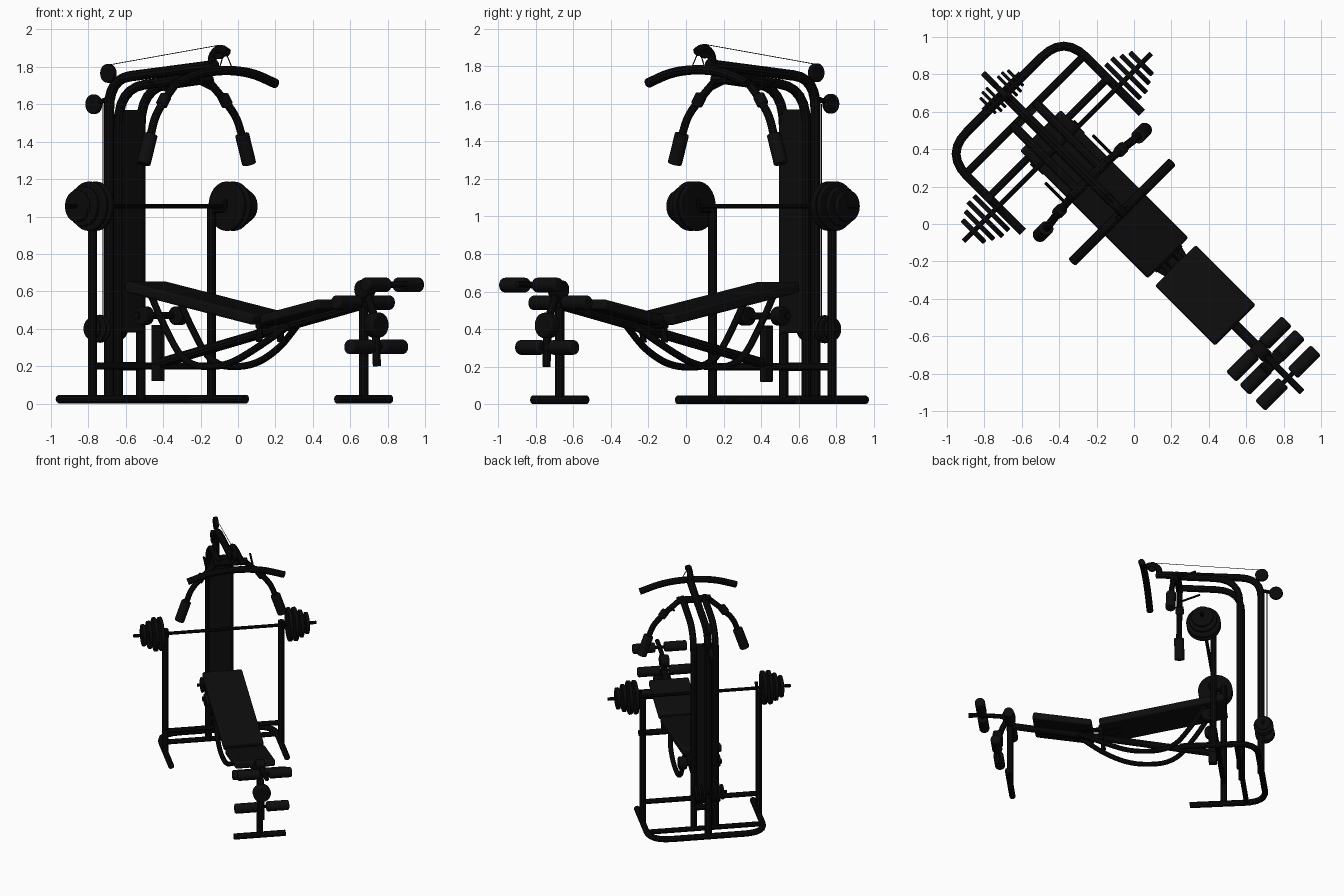
import bpy, math
from mathutils import Vector, Matrix

cube = bpy.data.objects.get("Cube")
if cube:
    bpy.data.objects.remove(cube)


def material(name, value):
    m = bpy.data.materials.new(name)
    m.use_nodes = True
    col = (value, value, value, 1)
    m.diffuse_color = col
    m.node_tree.nodes["Principled BSDF"].inputs["Base Color"].default_value = col
    return m


STEEL = material("black steel", 0.003)
VINYL = material("black vinyl", 0.004)
SIDES = (("left", 1), ("right", -1))
# The machine is built along local x (forward), then turned to its diagonal stance
TURN = Matrix.Rotation(-math.pi / 4, 4, "Z")


def finish(obj, name, mat, bevel=0):
    obj.name = name
    obj.data.materials.clear()
    obj.data.materials.append(mat)
    obj.matrix_world = TURN @ obj.matrix_basis
    if bevel:
        mod = obj.modifiers.new("soft edge", "BEVEL")
        mod.width, mod.segments = bevel, 3
    bpy.ops.object.select_all(action="DESELECT")
    obj.select_set(True)
    bpy.context.view_layer.objects.active = obj
    bpy.ops.object.shade_smooth_by_angle()
    return obj


def fillet(points, radius):
    pts = [Vector(p) for p in points]
    out = [pts[0]]
    for a, b, c in zip(pts, pts[1:], pts[2:]):
        p = b + (a - b).normalized() * min(radius, (a - b).length * 0.49)
        q = b + (c - b).normalized() * min(radius, (c - b).length * 0.49)
        for i in range(7):
            k = i / 6
            out.append(p * (1 - k) ** 2 + b * 2 * k * (1 - k) + q * k * k)
    return out + [pts[-1]]


def tube(name, points, r=0.024, bend=0.1, mat=STEEL):
    path = fillet(points, bend)
    cu = bpy.data.curves.new(name, "CURVE")
    cu.dimensions = "3D"
    cu.bevel_depth, cu.bevel_resolution, cu.use_fill_caps = r, 3, True
    sp = cu.splines.new("POLY")
    sp.points.add(len(path) - 1)
    for point, co in zip(sp.points, path):
        point.co = (*co, 1)
    obj = bpy.data.objects.new(name, cu)
    bpy.context.collection.objects.link(obj)
    bpy.ops.object.select_all(action="DESELECT")
    obj.select_set(True)
    bpy.context.view_layer.objects.active = obj
    bpy.ops.object.convert(target="MESH")
    return finish(bpy.context.object, name, mat)


def pair(name, points, **kw):
    for side, k in SIDES:
        tube(f"{side}_{name}", [(x, y * k, z) for x, y, z in points], **kw)


def cylinder(name, a, b, r, mat=STEEL, bevel=0.006):
    a, b = Vector(a), Vector(b)
    bpy.ops.mesh.primitive_cylinder_add(vertices=32, radius=r, depth=(b - a).length)
    obj = bpy.context.object
    obj.matrix_basis = Matrix.Translation((a + b) / 2) @ (b - a).to_track_quat("Z", "Y").to_matrix().to_4x4()
    return finish(obj, name, mat, bevel)


def slab(name, a, b, width, thick, mat=VINYL, bevel=0.015):
    """Box whose top centre line runs from a to b."""
    a, b = Vector(a), Vector(b)
    bpy.ops.mesh.primitive_cube_add(size=1)
    obj = bpy.context.object
    size = Vector(((b - a).length, width, thick))
    for v in obj.data.vertices:
        v.co = v.co * size - Vector((0, 0, thick / 2))
    tilt = math.atan2(a.z - b.z, b.x - a.x)
    obj.matrix_basis = Matrix.Translation((a + b) / 2) @ Matrix.Rotation(tilt, 4, "Y")
    return finish(obj, name, mat, bevel)


# Floor frame and barbell posts
tube("base_frame", [(-0.39, 0.45, 0.024), (-0.98, 0.45, 0.024),
                    (-0.98, -0.45, 0.024), (-0.39, -0.45, 0.024)], bend=0.17)
tube("base_crossbar", [(-0.825, -0.45, 0.024), (-0.825, 0.45, 0.024)], r=0.02)
tube("post_crossbar", [(-0.65, -0.45, 0.2), (-0.65, 0.45, 0.2)], r=0.02)
pair("barbell_post", [(-0.65, 0.45, 0.02), (-0.65, 0.45, 1.06)])
pair("barbell_hook", [(-0.65, 0.45, 1.03), (-0.55, 0.45, 1.03), (-0.54, 0.45, 1.09)], r=0.012, bend=0.03)

# Barbell
tube("barbell_bar", [(-0.58, -0.71, 1.055), (-0.58, 0.71, 1.055)], r=0.013)
for side, k in SIDES:
    for i, r in enumerate((0.132, 0.132, 0.108, 0.085)):
        y = 0.485 + i * 0.045
        cylinder(f"{side}_barbell_plate", (-0.58, k * y, 1.055), (-0.58, k * (y + 0.027), 1.055), r)

# Tower
tube("rear_upright", [(-0.975, 0, 0.02), (-0.975, 0, 1.735), (-0.17, 0, 1.81)], r=0.028, bend=0.16)
pair("front_upright", [(-0.82, 0.085, 0.02), (-0.82, 0.085, 1.685), (-0.32, 0.085, 1.735)],
     r=0.026, bend=0.2)
slab("tower_board", (-0.825, 0, 1.57), (-0.795, 0, 1.57), 0.19, 1.19, bevel=0.004)
tube("tower_cross_brace", [(-0.82, -0.085, 0.2), (-0.82, 0.085, 0.2)])
for name, x, z, r in (("top_pulley", -0.98, 1.765, 0.05), ("rear_pulley", -1.09, 1.6, 0.052)):
    cylinder(name, (x, -0.016, z), (x, 0.016, z), r)
tube("rear_pulley_bracket", [(-0.975, 0, 1.63), (-1.09, 0, 1.6)], r=0.014)

# Cable weights behind the tower
tube("weight_rod", [(-1, -0.14, 0.4), (-1, 0.14, 0.4)], r=0.012)
for side, k in SIDES:
    for i, r in enumerate((0.075, 0.075, 0.06)):
        y = 0.035 + i * 0.03
        cylinder(f"{side}_cable_plate", (-1, k * y, 0.4), (-1, k * (y + 0.017), 0.4), r)
tube("weight_cable", [(-1.02, 0, 0.4), (-1.02, 0, 1.6)], r=0.003)
tube("top_cable", [(-0.98, 0, 1.81), (-0.15, 0, 1.915)], r=0.002)

# Pull-down bar and its hook
tube("pulley_hook", [(-0.2, 0, 1.8), (-0.19, 0, 1.87), (-0.13, 0, 1.9), (-0.08, 0, 1.875)], r=0.024, bend=0.03)
cylinder("hook_pulley", (-0.14, -0.014, 1.88), (-0.14, 0.014, 1.88), 0.038)
pair("hanger_cable", [(-0.1, 0, 1.89), (-0.09, 0.06, 1.77)], r=0.003)
tube("pull_down_bar", [(-0.09, -0.375, 1.71), (-0.09, -0.2, 1.768), (-0.09, 0, 1.785),
                       (-0.09, 0.2, 1.768), (-0.09, 0.375, 1.71)], r=0.026)

# Butterfly arms
tube("butterfly_crossbar", [(-0.34, -0.13, 1.73), (-0.34, 0.13, 1.73)], r=0.028)
pair("butterfly_arm", [(-0.34, 0.11, 1.73), (-0.33, 0.23, 1.62), (-0.32, 0.31, 1.53),
                       (-0.315, 0.35, 1.42)], r=0.022, bend=0.05)
pair("butterfly_peg", [(-0.49, 0.18, 1.72), (-0.35, 0.18, 1.67)], r=0.008)
for side, k in SIDES:
    cylinder(f"{side}_butterfly_joint", (-0.33, k * 0.215, 1.645), (-0.33, k * 0.25, 1.595), 0.032)
    cylinder(f"{side}_butterfly_grip", (-0.315, k * 0.345, 1.44), (-0.315, k * 0.4, 1.28), 0.038, VINYL)

# Bench pads and frame
slab("back_pad", (-0.7, 0, 0.655), (0.26, 0, 0.48), 0.31, 0.06)
slab("seat_pad", (0.31, 0, 0.475), (0.76, 0, 0.56), 0.31, 0.055)
tube("bench_rail", [(-0.62, 0, 0.21), (0.3, 0, 0.4), (0.97, 0, 0.535)], r=0.027)
pair("bench_curve", [(-0.57, 0.1, 0.6), (-0.47, 0.1, 0.43), (-0.3, 0.1, 0.2), (0, 0.1, 0.195),
                     (0.22, 0.09, 0.29), (0.42, 0.03, 0.42)], r=0.019, bend=0.14)
pair("pad_connector", [(0.1, 0.045, 0.46), (0.28, 0.045, 0.43), (0.4, 0.045, 0.45)], r=0.018)
pair("pad_strut", [(0.25, 0.08, 0.45), (0.24, 0.08, 0.33)], r=0.018)
tube("pivot_bar", [(0.25, -0.1, 0.42), (0.25, 0.1, 0.42)], r=0.02)
tube("pad_support_rod", [(-0.6, -0.17, 0.47), (-0.6, 0.17, 0.47)], r=0.02)
for side, k in SIDES:
    cylinder(f"{side}_support_knob", (-0.58, k * 0.1, 0.47), (-0.58, k * 0.16, 0.47), 0.05)
slab("bench_rear_stub", (-0.635, 0, 0.42), (-0.575, 0, 0.42), 0.045, 0.3, STEEL, 0.005)

# Front leg
tube("front_post", [(0.95, 0, 0.02), (0.95, 0, 0.61)], r=0.025)
tube("front_foot", [(0.95, -0.2, 0.024), (0.95, 0.2, 0.024)])

# Leg lever with foam rollers
tube("lever_arm", [(0.96, 0, 0.61), (1.14, 0, 0.635), (1.27, 0, 0.64)], r=0.018)
tube("lever_drop", [(0.97, 0, 0.6), (1.04, 0, 0.45), (1.05, 0, 0.2)], r=0.022)
cylinder("lever_pivot", (0.96, -0.035, 0.61), (0.96, 0.035, 0.61), 0.05)
cylinder("lever_weight", (1.01, 0, 0.42), (1.08, 0, 0.42), 0.068, bevel=0.015)
for name, x, z in (("thigh", 0.945, 0.54), ("ankle", 1.045, 0.303), ("shin", 1.165, 0.635)):
    tube(f"{name}_roller_rod", [(x, -0.2, z), (x, 0.2, z)], r=0.012)
    for side, k in SIDES:
        cylinder(f"{side}_{name}_roller", (x, k * 0.035, z), (x, k * 0.21, z), 0.039, VINYL, 0.012)
